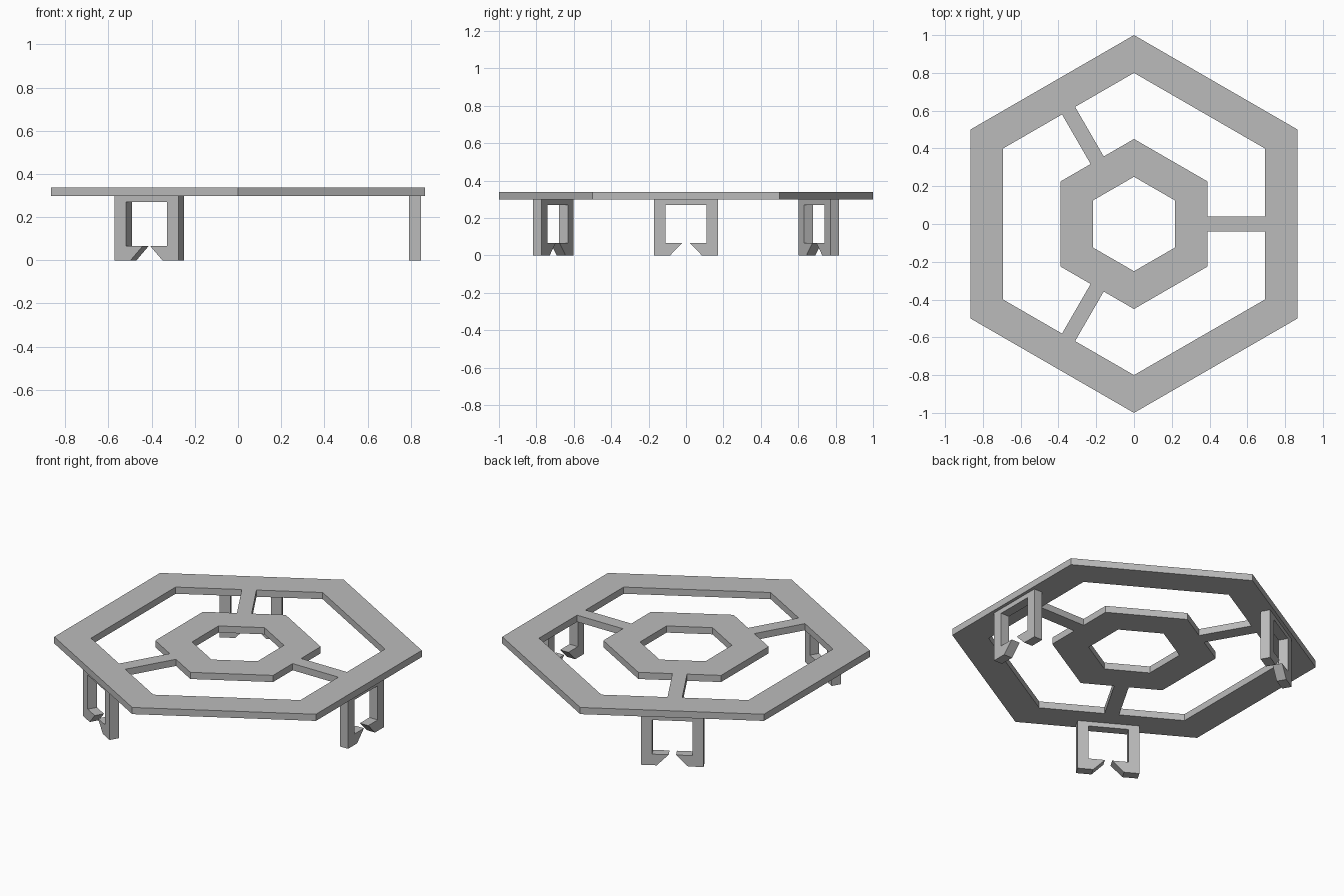
import bpy, bmesh
from math import radians, cos, sin
from mathutils import Matrix, Vector

if "Cube" in bpy.data.objects:
    bpy.data.objects.remove(bpy.data.objects["Cube"])

GREY = (0.5, 0.5, 0.5, 1)
plastic = bpy.data.materials.new("grey_plastic")
plastic.use_nodes = True
plastic.diffuse_color = GREY
plastic.node_tree.nodes["Principled BSDF"].inputs["Base Color"].default_value = GREY

PLATE_BOTTOM, PLATE_TOP = 0.298, 0.338
SPOKE_ANGLES = (0, 120, 240)
SPOKE_HALF = 0.04


def polar(radius, degrees):
    return Vector((radius * cos(radians(degrees)), radius * sin(radians(degrees))))


def hexagon(radius):
    return [polar(radius, 30 + 60 * i) for i in range(6)]


def turned(points, degrees):
    return [p @ Matrix.Rotation(radians(-degrees), 2) for p in points]


def extruded(name, outlines, thickness, matrix):
    """Fill closed outlines (inner ones become holes) and extrude about the middle."""
    curve = bpy.data.curves.new(name, "CURVE")
    curve.dimensions = "2D"
    curve.fill_mode = "BOTH"
    curve.extrude = thickness / 2
    for outline in outlines:
        spline = curve.splines.new("POLY")
        spline.points.add(len(outline) - 1)
        for point, co in zip(spline.points, outline):
            point.co = (co[0], co[1], 0, 1)
        spline.use_cyclic_u = True
    helper = bpy.data.objects.new(name + "_outline", curve)
    bpy.context.collection.objects.link(helper)
    bpy.context.view_layer.update()
    evaluated = helper.evaluated_get(bpy.context.evaluated_depsgraph_get())
    mesh = bpy.data.meshes.new_from_object(evaluated)
    bpy.data.objects.remove(helper)

    # Weld caps to walls and keep every face flat
    bm = bmesh.new()
    bm.from_mesh(mesh)
    bmesh.ops.remove_doubles(bm, verts=bm.verts, dist=1e-5)
    bmesh.ops.recalc_face_normals(bm, faces=bm.faces)
    for face in bm.faces:
        face.smooth = False
        face.material_index = 0
    bm.to_mesh(mesh)
    bm.free()
    mesh.materials.clear()
    mesh.materials.append(plastic)
    obj = bpy.data.objects.new(name, mesh)
    obj.matrix_world = matrix
    bpy.context.collection.objects.link(obj)
    return obj


# Frame: outer hexagon, centre hole and three pockets that leave the spokes
def pocket_side(radius):
    start = Vector((radius * cos(radians(30)), SPOKE_HALF))
    end = turned([Vector((start.x, -start.y))], 120)[0]
    return [start, polar(radius, 30), polar(radius, 90), end]


pocket = pocket_side(0.80) + pocket_side(0.45)[::-1]
outlines = [hexagon(1.0), hexagon(0.25)] + [turned(pocket, a) for a in SPOKE_ANGLES]
extruded("hexagonal_frame", outlines, PLATE_TOP - PLATE_BOTTOM,
         Matrix.Translation((0, 0, (PLATE_BOTTOM + PLATE_TOP) / 2)))

# Clips: open C profile with slanted jaws, one below each spoke end
half = [(0.17, PLATE_BOTTOM), (0.17, 0), (0.085, 0), (0.02, 0.066),
        (0.11, 0.066), (0.11, 0.27)]
profile = half + [(-x, z) for x, z in reversed(half)]
upright = Matrix.Rotation(radians(90), 4, "Z") @ Matrix.Rotation(radians(90), 4, "X")
for name, angle in zip(("left_clip", "back_right_clip", "front_right_clip"), SPOKE_ANGLES):
    place = Matrix.Rotation(radians(angle), 4, "Z") @ Matrix.Translation((0.82, 0, 0))
    extruded(name, [profile], 0.055, place @ upright)
